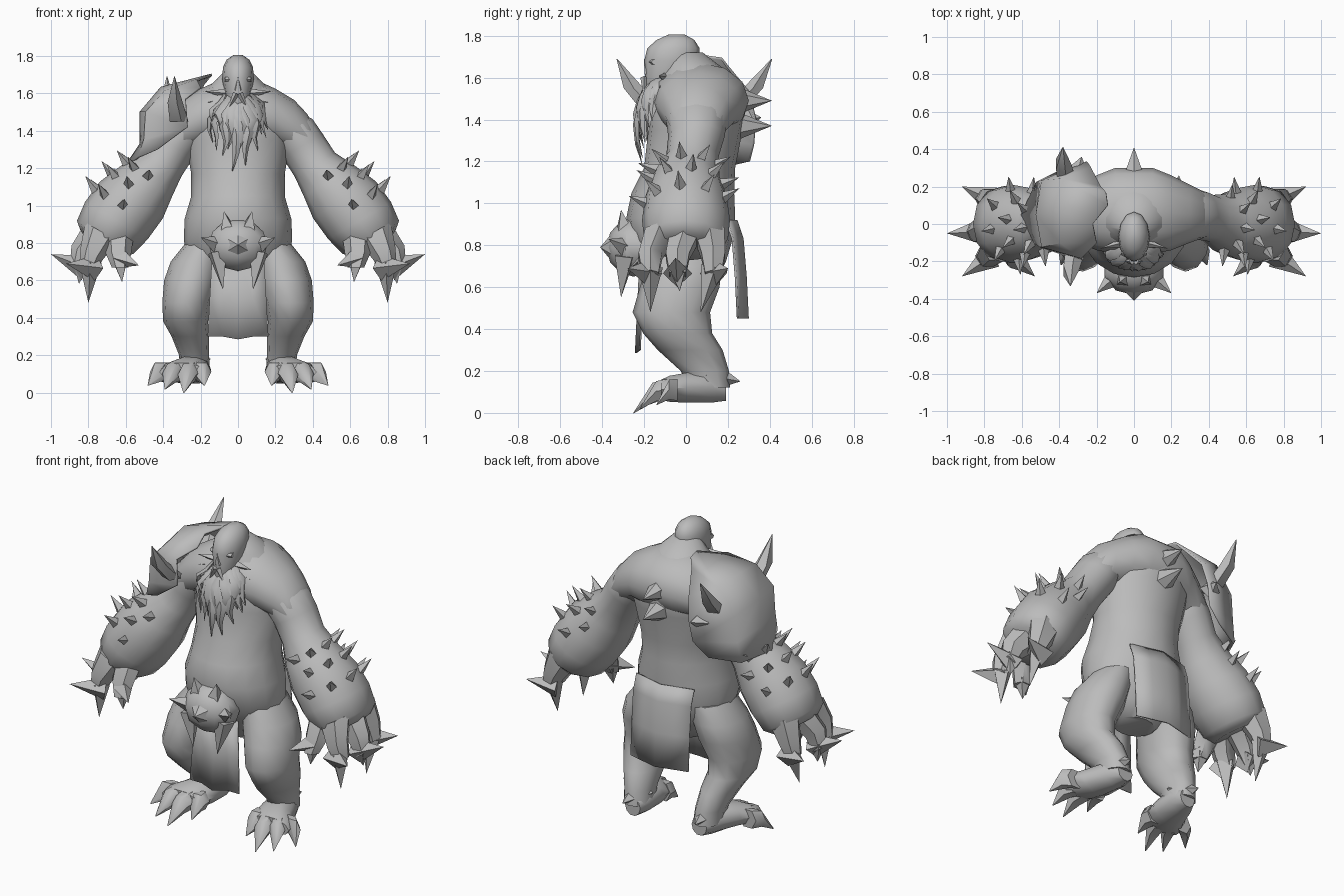
import bpy, bmesh, math, random
from mathutils import Vector, Matrix

random.seed(4)
cube = bpy.data.objects.get("Cube")
if cube:
    bpy.data.objects.remove(cube, do_unlink=True)

grey = bpy.data.materials.new("stone grey")
grey.use_nodes = True
grey.diffuse_color = (0.5, 0.5, 0.5, 1)
grey.node_tree.nodes["Principled BSDF"].inputs["Base Color"].default_value = (0.5, 0.5, 0.5, 1)

X, Y, Z = Vector((1, 0, 0)), Vector((0, 1, 0)), Vector((0, 0, 1))
SIDES = (("left", 1), ("right", -1))


def finish(name, bm, angle=50):
    bmesh.ops.recalc_face_normals(bm, faces=bm.faces)
    mesh = bpy.data.meshes.new(name)
    bm.to_mesh(mesh)
    bm.free()
    mesh.materials.append(grey)
    mesh.shade_smooth()
    mesh.set_sharp_from_angle(angle=math.radians(angle))
    obj = bpy.data.objects.new(name, mesh)
    bpy.context.collection.objects.link(obj)
    return obj


def loft(bm, rings, u, v, sides=12):
    """Skin elliptical rings given as (centre, radius along u, radius along v)."""
    loops = []
    for c, a, b in rings:
        angles = [2 * math.pi * i / sides for i in range(sides)]
        loops.append([bm.verts.new(Vector(c) + u * a * math.cos(t) + v * b * math.sin(t)) for t in angles])
    for lo, hi in zip(loops, loops[1:]):
        for i in range(sides):
            j = (i + 1) % sides
            bm.faces.new((lo[i], lo[j], hi[j], hi[i]))
    bm.faces.new(loops[0])
    bm.faces.new(loops[-1])


def body(name, rings, u, v, sides=12):
    bm = bmesh.new()
    loft(bm, rings, u, v, sides)
    return finish(name, bm)


def spike(bm, base, tip, r, sides=4):
    base, tip = Vector(base), Vector(tip)
    d = tip - base
    m = Matrix.Translation((base + tip) / 2) @ d.to_track_quat('Z', 'Y').to_matrix().to_4x4()
    bmesh.ops.create_cone(bm, cap_ends=True, segments=sides, radius1=r, radius2=0,
                          depth=d.length, matrix=m)


def spikes(name, items, sides=4):
    bm = bmesh.new()
    for base, tip, r in items:
        spike(bm, base, tip, r, sides)
    return finish(name, bm)


def sheet(name, rows, thick):
    bm = bmesh.new()
    grid = [[bm.verts.new(p) for p in row] for row in rows]
    for lo, hi in zip(grid, grid[1:]):
        for i in range(len(lo) - 1):
            bm.faces.new((lo[i], lo[i + 1], hi[i + 1], hi[i]))
    obj = finish(name, bm, 55)
    solid = obj.modifiers.new("thickness", 'SOLIDIFY')
    solid.thickness, solid.offset = thick, 0
    return obj


# Torso: height, half width, front y, back y
torso = [(.56, .12, -.1, .1), (.64, .21, -.15, .15), (.72, .275, -.2, .19), (.82, .29, -.26, .22),
         (.93, .285, -.285, .235), (1.05, .25, -.26, .23), (1.17, .25, -.2, .235), (1.35, .28, -.18, .27),
         (1.48, .28, -.17, .29), (1.58, .22, -.13, .24), (1.65, .14, -.1, .17), (1.72, .07, -.07, .08)]
body("torso", [((0, (f + b) / 2, z), w, (b - f) / 2) for z, w, f, b in torso], X, Y, 16)

# Sloping shoulders: distance out, centre y, centre z, half depth, half height
slope = [(.42, .04, 1.34, .08, .06), (.37, .05, 1.37, .125, .12), (.3, .055, 1.42, .155, .145),
         (.2, .06, 1.47, .2, .155), (.1, .07, 1.49, .23, .18)]
mirrored = [(-x, y, z, a, b) for x, y, z, a, b in slope]
body("shoulders", [((x, y, z), a, b) for x, y, z, a, b in mirrored + slope[::-1]], Y, Z)

# Head: centre y, height, half width, half depth
head = [(-.13, 1.5, .035, .05), (-.12, 1.55, .06, .08), (-.08, 1.62, .075, .115), (-.07, 1.68, .085, .13),
        (-.06, 1.74, .08, .125), (-.05, 1.78, .06, .09), (-.045, 1.805, .025, .04)]
body("head", [((0, y, z), a, b) for y, z, a, b in head], X, Y)
body("brow", [((x, -.18 + abs(x) * .5, 1.675), .02, .014) for x in (-.07, -.03, .03, .07)], Y, Z, 6)
spikes("nose", [((0, -.18, 1.62), (0, -.2, 1.69), .024)], 5)

# Beard strands fanned around the jaw
bm = bmesh.new()
for layer in range(2):
    for i in range(7):
        phi = math.radians(-78 + 24 * i + 12 * layer)
        s, c = math.sin(phi), math.cos(phi)
        root = Vector((.075 * s, -.1 - .08 * c, 1.56 + .04 * abs(s)))
        tip = Vector((.15 * s, -.15 - .06 * c, 1.19 + .16 * abs(s) + .08 * layer + random.uniform(-.03, .03)))
        rings = []
        for k, w in enumerate((.014, .03, .028, .018, .002)):
            p = root.lerp(tip, k / 4)
            p += Vector((.014 * math.sin(k * 2 + i) + .03 * s * math.sin(math.pi * k / 4),
                         -.045 * c * math.sin(math.pi * k / 4), 0))
            rings.append((p, w, w * .5))
        loft(bm, rings, Vector((c, s, 0)).normalized(), Vector((-s, c, 0)), 4)
for s in (1, -1):
    for k in range(3):
        spike(bm, (s * .06, -.1, 1.6 - .02 * k), (s * (.18 - .01 * k), -.13, 1.61 - .06 * k), .025)
    spike(bm, (s * .01, -.2, 1.6), (s * .06, -.2, 1.5), .018)
finish("beard", bm)

for side, s in SIDES:
    # Arm swelling into a heavy forearm
    u = Vector((s * .85, 0, .5)).normalized()
    along = Vector((s * .5, 0, -.85)).normalized()
    arm = [(.24, .05, 1.45, .1, .13), (.29, .05, 1.4, .125, .145), (.345, .05, 1.32, .125, .135),
           (.41, .03, 1.22, .125, .125), (.49, 0, 1.13, .16, .16), (.57, 0, 1.03, .195, .195),
           (.65, 0, .92, .195, .21), (.71, 0, .83, .175, .2), (.73, 0, .79, .125, .15)]
    body(side + "_arm", [((s * x, y, z), a, b) for x, y, z, a, b in arm], u, Y)

    # Forearm spikes in staggered rows
    items = []
    for row, (x, z, r) in enumerate(((.47, 1.15, .15), (.53, 1.08, .175), (.6, .99, .195))):
        for k in range(5):
            t = math.radians(-84 + 38 * k + 16 * (row % 2))
            out = u * math.cos(t) + Y * math.sin(t)
            base = Vector((s * x, 0, z)) + out * r
            items.append((base - out * .01, base + out * .08 - along * .035, .03))
    spikes(side + "_forearm_spikes", items)

    # Fingers, each with an outward claw and a downward claw
    bm = bmesh.new()
    for y0, y1, x1, tip, down in ((-.12, -.17, .81, (.92, -.28, .69), (.8, -.17, .48)),
                                  (0, -.04, .86, (1, -.05, .74), (.85, -.03, .58)),
                                  (.11, .13, .81, (.92, .2, .69), (.8, .07, .48))):
        end = Vector((s * x1, y1, .66))
        loft(bm, [((s * .73, y0, .86), .1, .085), ((s * (x1 - .03), y1, .75), .07, .065),
                  (end, .045, .045)], u, Y, 6)
        spike(bm, end - along * .03 - u * .04, (s * tip[0], tip[1], tip[2]), .07)
        spike(bm, end - along * .04, (s * down[0], down[1], down[2]), .06)
    loft(bm, [((s * .64, -.1, .86), .085, .08), ((s * .64, -.17, .75), .07, .06),
              ((s * .63, -.2, .67), .045, .045)], X, Y, 6)
    spike(bm, (s * .63, -.19, .72), (s * .53, -.28, .68), .055)
    spike(bm, (s * .63, -.19, .7), (s * .62, -.2, .59), .05)
    finish(side + "_hand", bm)

    # Bent leg
    leg = [(.17, 0, .8, .11, .16), (.22, -.01, .7, .14, .18), (.25, -.03, .6, .145, .19),
           (.275, -.07, .48, .13, .185), (.28, -.04, .38, .12, .165), (.255, .02, .3, .1, .155),
           (.235, .09, .2, .08, .115), (.23, .11, .12, .08, .1)]
    body(side + "_leg", [((s * x, y, z), a, b) for x, y, z, a, b in leg], X, Y)

    # Splayed foot with clawed toes and a heel spur
    foot = [(.22, .19, .11, .05, .055), (.23, .12, .125, .085, .08), (.255, 0, .12, .11, .075),
            (.285, -.08, .115, .13, .065), (.3, -.12, .11, .12, .05)]
    body(side + "_foot", [((s * x, y, z), a, b) for x, y, z, a, b in foot], X, Z, 10)
    bm = bmesh.new()
    for bx, by, tx, ty, tz in ((.2, -.06, .18, -.18, .04), (.26, -.1, .29, -.25, 0),
                               (.33, -.09, .39, -.22, .02), (.38, -.04, .48, -.14, .04)):
        base, tip = Vector((s * bx, by, .11)), Vector((s * tx, ty, tz))
        knuckle = base.lerp(tip, .4) + Z * .03
        loft(bm, [(base, .055, .06), (knuckle, .05, .055), (tip, .003, .003)], X, Z, 6)
    spike(bm, (s * .23, .1, .18), (s * .24, .26, .15), .085)
    finish(side + "_toes", bm)

# Spine spikes
spikes("spine_spikes", [((0, .24, z), (0, .41, z), .07) for z in (1.49, 1.37)], 6)

# Armoured shoulder shell: rows from collar to lower edge, front to back
sheet("shoulder_plate", [
    [(-.2, -.1, 1.63), (-.22, 0, 1.67), (-.14, .1, 1.7), (-.15, .17, 1.69), (-.18, .2, 1.65)],
    [(-.28, -.18, 1.57), (-.39, -.1, 1.61), (-.41, .08, 1.63), (-.38, .24, 1.6), (-.23, .3, 1.53)],
    [(-.27, -.19, 1.42), (-.49, -.12, 1.5), (-.52, .05, 1.5), (-.49, .23, 1.46), (-.25, .33, 1.4)],
    [(-.35, -.17, 1.36), (-.5, -.12, 1.35), (-.52, .05, 1.33), (-.5, .23, 1.3), (-.27, .32, 1.28)],
    [(-.43, -.14, 1.3), (-.53, -.1, 1.26), (-.6, .05, 1.21), (-.52, .22, 1.18), (-.36, .3, 1.2)]], .012)
bm = bmesh.new()
for y0, y1, y2, x in ((-.16, -.25, -.33, -.34), (.22, .32, .41, -.38)):
    loft(bm, [((x + .02, y0, 1.45), .055, .06), ((x, y1, 1.55), .045, .05), ((x, y2, 1.69), .002, .002)], X, Y, 5)
spike(bm, (-.3, .28, 1.4), (-.28, .36, 1.41), .06)
finish("shoulder_spikes", bm)

# Loincloth flaps
sheet("front_flap", [[(x * (.9 + .15 * t), -.2 - .02 * t - .02 * (x == 0), .72 - .42 * t - .015 * (x == 0))
                      for x in (-.155, -.08, 0, .08, .155)] for t in (0, .5, 1)], .008)
sheet("back_flap", [[(x, y - abs(x) * .25, z) for x in (-.19, -.09, 0, .09, .19)]
                    for y, z in ((.24, .92), (.27, .83), (.285, .65), (.295, .45))], .01)

# Horned skull buckle
bm = bmesh.new()
bmesh.ops.create_uvsphere(bm, u_segments=10, v_segments=6, radius=1,
                          matrix=Matrix.Translation((0, -.25, .79)) @ Matrix.Diagonal((.165, .13, .14, 1)))
spike(bm, (0, -.31, .79), (0, -.41, .79), .12, 6)
for s in (1, -1):
    spike(bm, (s * .05, -.29, .85), (s * .075, -.31, .97), .06)
    spike(bm, (s * .11, -.29, .79), (s * .2, -.37, .83), .05)
    spike(bm, (s * .11, -.29, .75), (s * .08, -.31, .55), .06)
finish("skull_buckle", bm, 35)
